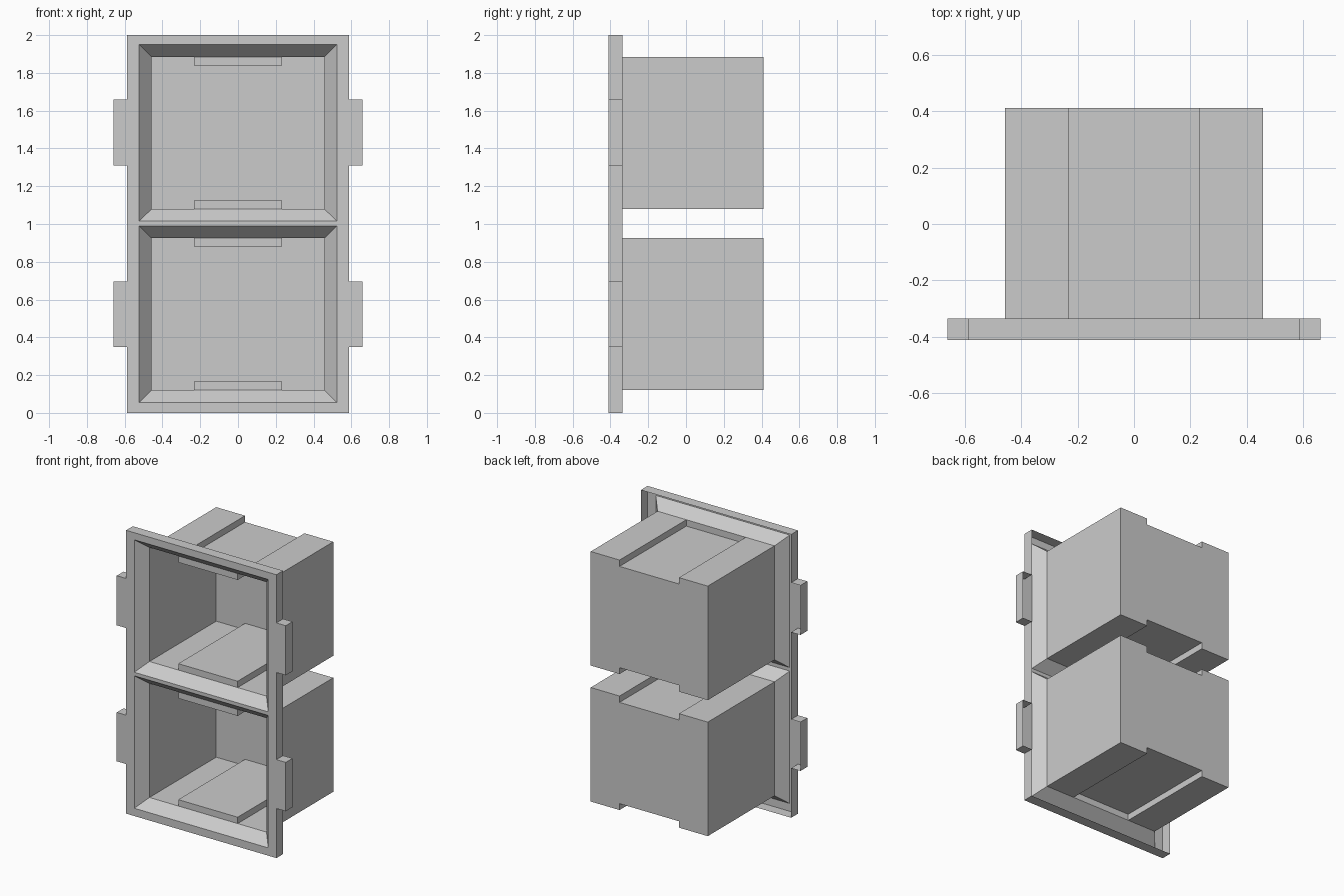
import bpy
import bmesh

cube = bpy.data.objects.get("Cube")
if cube:
    bpy.data.objects.remove(cube, do_unlink=True)

grey = bpy.data.materials.new("plain grey")
grey.use_nodes = True
grey.diffuse_color = (0.6, 0.6, 0.6, 1)
grey.node_tree.nodes["Principled BSDF"].inputs["Base Color"].default_value = (0.6, 0.6, 0.6, 1)

FRONT, RIM, BACK = -0.41, -0.335, 0.41
WIDTH, TAB = 0.587, 0.66           # half widths of frame and tabs
OPENING, BOX, GROOVE = 0.523, 0.457, 0.232
SLOPE, STEP = 0.065, 0.045         # bezel inset and groove depth
CELLS = {"lower": (0.055, 0.99), "upper": (1.015, 1.95)}
TABS = [(0.35, 0.695), (1.31, 1.66)]


def loop(bm, points, y):
    return [bm.verts.new((x, y, z)) for x, z in points]


def strip(bm, a, b):
    """Join two matching loops with quads."""
    for i in range(len(a)):
        j = (i + 1) % len(a)
        bm.faces.new((a[i], a[j], b[j], b[i]))


def rectangle(half, low, high):
    return [(-half, low), (half, low), (half, high), (-half, high)]


def edges_of(bm, verts):
    return [bm.edges.get((v, verts[i - 1])) or bm.edges.new((v, verts[i - 1]))
            for i, v in enumerate(verts)]


def finish(bm, name):
    mesh = bpy.data.meshes.new(name)
    bm.to_mesh(mesh)
    bm.free()
    mesh.materials.append(grey)
    bpy.context.collection.objects.link(bpy.data.objects.new(name, mesh))


# Frame: tabbed outline with open-backed rim and two sloped openings
side = [(WIDTH, 0)]
for low, high in TABS:
    side += [(WIDTH, low), (TAB, low), (TAB, high), (WIDTH, high)]
side.append((WIDTH, 2))
outline = side + [(-x, z) for x, z in reversed(side)]

bm = bmesh.new()
outer = loop(bm, outline, FRONT)
strip(bm, loop(bm, outline, RIM), outer)
face_edges = edges_of(bm, outer)
for low, high in CELLS.values():
    hole = loop(bm, rectangle(OPENING, low, high), FRONT)
    inner = loop(bm, rectangle(BOX, low + SLOPE, high - SLOPE), RIM)
    strip(bm, hole, inner)
    face_edges += edges_of(bm, hole)
bmesh.ops.triangle_fill(bm, use_beauty=True, use_dissolve=False,
                        edges=face_edges, normal=(0, -1, 0))
finish(bm, "frame")

# Boxes: thin shells with a groove along the top and the bottom
for name, (low, high) in CELLS.items():
    low, high = low + SLOPE, high - SLOPE
    floor, roof = low + STEP, high - STEP
    profile = [(-BOX, low), (-GROOVE, low), (-GROOVE, floor), (GROOVE, floor),
               (GROOVE, low), (BOX, low), (BOX, high), (GROOVE, high),
               (GROOVE, roof), (-GROOVE, roof), (-GROOVE, high), (-BOX, high)]
    bm = bmesh.new()
    near = loop(bm, profile, RIM)
    far = loop(bm, profile, BACK)
    strip(bm, near, far)
    bm.faces.new(far)              # back wall
    bm.faces.new((near[1], near[4], near[3], near[2]))     # groove ends
    bm.faces.new((near[7], near[10], near[9], near[8]))
    finish(bm, name + "_box")
